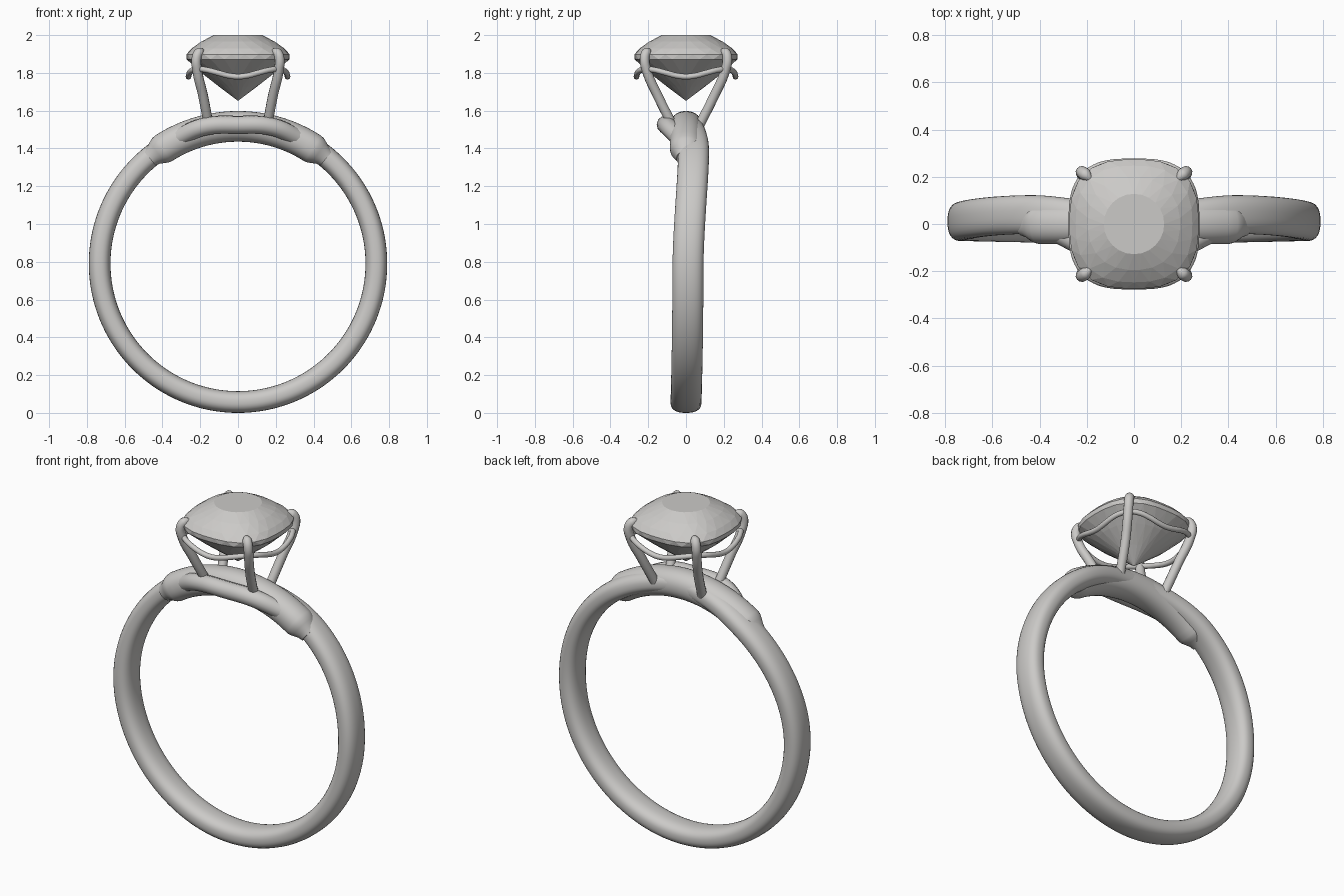
import bpy, bmesh, math
from math import sin, cos, pi, radians
from mathutils import Vector

if "Cube" in bpy.data.objects:
    bpy.data.objects.remove(bpy.data.objects["Cube"])

metal = bpy.data.materials.new("warm_grey")
metal.use_nodes = True
grey = (0.6, 0.59, 0.575, 1)
metal.diffuse_color = grey
metal.node_tree.nodes["Principled BSDF"].inputs["Base Color"].default_value = grey

CENTRE_Z = 0.79


def activate(obj):
    bpy.ops.object.select_all(action='DESELECT')
    obj.select_set(True)
    bpy.context.view_layer.objects.active = obj


def finish(name, bm, smooth=True):
    bmesh.ops.recalc_face_normals(bm, faces=bm.faces)
    mesh = bpy.data.meshes.new(name)
    bm.to_mesh(mesh)
    bm.free()
    mesh.materials.append(metal)
    obj = bpy.data.objects.new(name, mesh)
    bpy.context.collection.objects.link(obj)
    if smooth:
        activate(obj)
        bpy.ops.object.shade_smooth_by_angle(angle=radians(40))
    return obj


def superellipse(a, n):
    """Unit rounded-square point at angle a."""
    c, s = cos(a), sin(a)
    k = (abs(c) ** n + abs(s) ** n) ** (-1 / n)
    return c * k, s * k


def lerp(table, t):
    """Smoothly blended lookup in (key, value) pairs."""
    for (k0, v0), (k1, v1) in zip(table, table[1:]):
        if t <= k1:
            f = (t - k0) / (k1 - k0)
            f = f * f * (3 - 2 * f)
            return v0 + (v1 - v0) * f
    return table[-1][1]


def arc_sweep(name, angles, section, closed, power, sides=32):
    """Sweep a rounded section round the finger axis; angle 0 is the top."""
    bm = bmesh.new()
    rings = []
    for a in angles:
        radius, half_r, y, half_y = section(abs(a))
        ring = []
        for i in range(sides):
            u, v = superellipse(2 * pi * i / sides, power)
            r = radius + half_r * u
            ring.append(bm.verts.new((r * sin(radians(a)), y + half_y * v,
                                      CENTRE_Z + r * cos(radians(a)))))
        rings.append(ring)
    pairs = list(zip(rings, rings[1:]))
    if closed:
        pairs.append((rings[-1], rings[0]))
    else:
        bm.faces.new(rings[0])
        bm.faces.new(rings[-1])
    for p, q in pairs:
        for i in range(sides):
            j = (i + 1) % sides
            bm.faces.new((p[i], p[j], q[j], q[i]))
    return finish(name, bm)


# Band: drifts backwards towards the shoulders
drift = [(0, 0.0), (36, 0.04), (95, 0.01), (180, 0.0)]
arc_sweep("band", [-180 + 2.5 * i for i in range(144)],
          lambda a: (0.7325, 0.0575, lerp(drift, a), 0.082), True, 2.5)

# Bridge: thicker top piece that tapers into the band at each shoulder
taper = [(0, 1.0), (33, 1.0), (40, 0.6)]
steps = [-40, -38, -36, -34.5] + [-33 + 3 * i for i in range(23)] + [34.5, 36, 38, 40]
arc_sweep("bridge", steps,
          lambda a: (0.727, 0.081 * lerp(taper, a), 0.0, 0.085 * lerp(taper, a)),
          False, 2.2)


def tube(name, points, radius, closed=False, taper_end=False):
    curve = bpy.data.curves.new(name, 'CURVE')
    curve.dimensions = '3D'
    curve.bevel_depth = radius
    curve.bevel_resolution = 4
    curve.resolution_u = 8
    curve.use_fill_caps = True
    spline = curve.splines.new('BEZIER')
    spline.bezier_points.add(len(points) - 1)
    spline.use_cyclic_u = closed
    for bp, p in zip(spline.bezier_points, points):
        bp.co = p
        bp.handle_left_type = bp.handle_right_type = 'AUTO'
    if taper_end:
        spline.bezier_points[-1].radius = 0.45
    curve.materials.append(metal)
    obj = bpy.data.objects.new(name, curve)
    bpy.context.collection.objects.link(obj)
    activate(obj)
    bpy.ops.object.convert(target='MESH')
    bpy.ops.object.shade_smooth_by_angle(angle=radians(50))
    return obj


# Front lip bulging forward under the front prongs
half_lip = [(0.33, -0.03, 1.45), (0.18, -0.095, 1.515), (0, -0.107, 1.525)]
lip = half_lip + [(-x, y, z) for x, y, z in reversed(half_lip[:-1])]
tube("front_lip", lip, 0.048)

# Four prongs, bent inwards over the stone
prong = [(0.155, 0.07, 1.52), (0.185, 0.15, 1.68), (0.215, 0.207, 1.81),
         (0.219, 0.219, 1.88), (0.205, 0.208, 1.908), (0.183, 0.188, 1.916)]
for sx, side in ((1, "left"), (-1, "right")):
    for sy, end in ((-1, "front"), (1, "back")):
        tube(f"{end}_{side}_prong", [(sx * x, sy * y, z) for x, y, z in prong],
             0.026, taper_end=True)

# Gallery wire: rounded square that rises at the prongs
wire = []
for i in range(32):
    a = 2 * pi * i / 32
    x, y = superellipse(a, 3)
    wire.append((0.262 * x, 0.262 * y, 1.78 + 0.04 * sin(2 * a) ** 2))
tube("gallery_wire", wire, 0.015, closed=True)

# Stone: staggered facet rings from culet to table (radius, height, squareness)
levels = [(0.1, 1.727, 2.0), (0.195, 1.8, 2.2), (0.272, 1.872, 2.7), (0.274, 1.898, 2.7),
          (0.247, 1.928, 2.6), (0.195, 1.966, 2.3), (0.128, 2.0, 2.0)]
COUNT = 24
bm = bmesh.new()
rings = []
for k, (r, z, n) in enumerate(levels):
    ring = []
    for i in range(COUNT):
        x, y = superellipse(2 * pi * (i + 0.5 * (k % 2)) / COUNT, n)
        ring.append(bm.verts.new((r * x, r * y, z)))
    rings.append(ring)
for k, (low, up) in enumerate(zip(rings, rings[1:])):
    for i in range(COUNT):
        j = (i + 1) % COUNT
        if k % 2 == 0:
            bm.faces.new((low[i], low[j], up[i]))
            bm.faces.new((low[j], up[j], up[i]))
        else:
            bm.faces.new((low[i], low[j], up[j]))
            bm.faces.new((low[i], up[j], up[i]))
culet = bm.verts.new((0, 0, 1.652))
for i in range(COUNT):
    bm.faces.new((culet, rings[0][(i + 1) % COUNT], rings[0][i]))
bm.faces.new(rings[-1])
finish("stone", bm, smooth=False)
